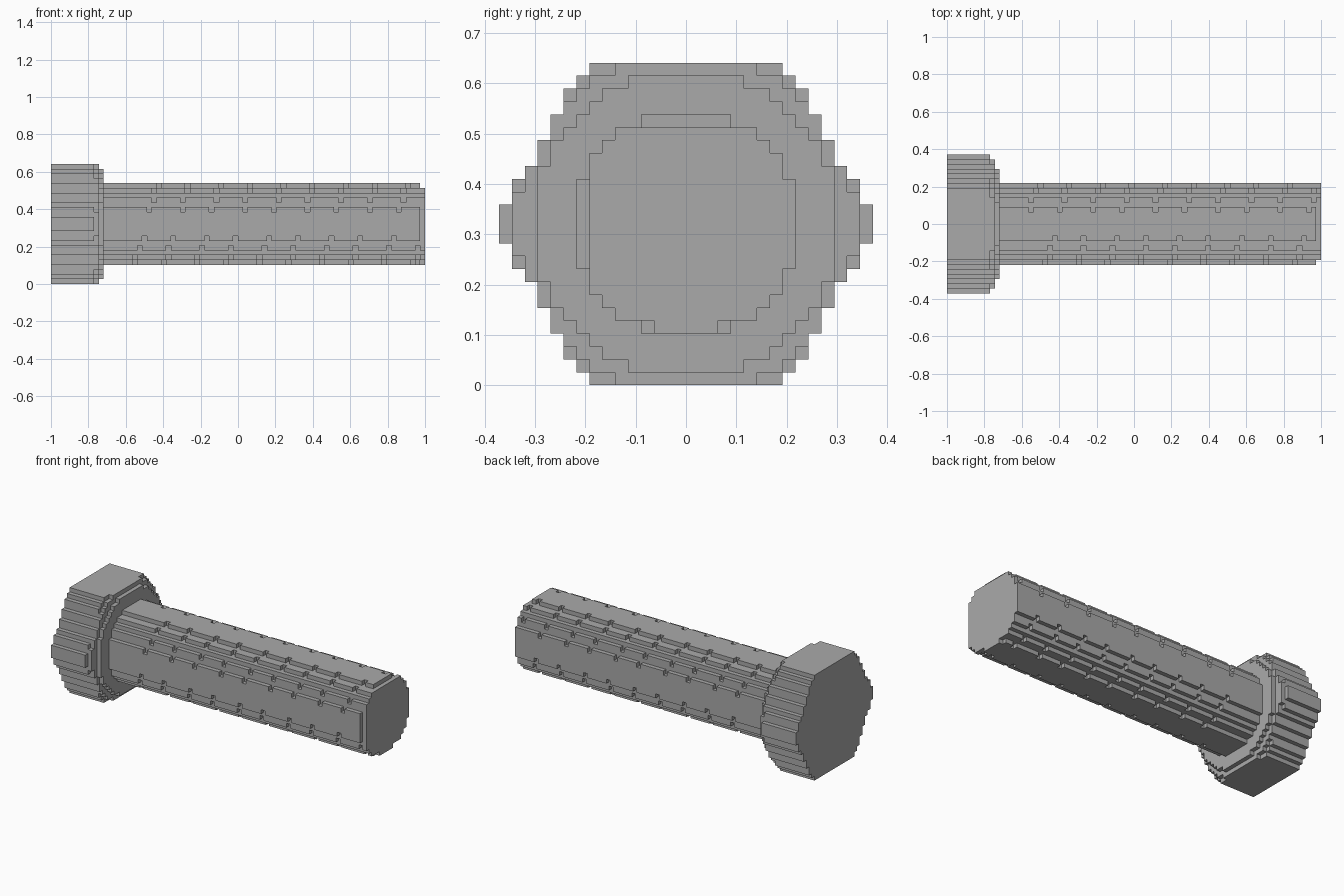
import bpy
import bmesh
import math

if "Cube" in bpy.data.objects:
    bpy.data.objects.remove(bpy.data.objects["Cube"], do_unlink=True)

LENGTH = 78                     # blocks along the bolt
CELL = 2 / LENGTH
AXIS = 12                       # block row of the centre line
HEX_HALF = [14, 14, 13, 13, 12, 11, 11, 10, 10, 9, 9, 8, 7]
STEPS = [(1, 0, 0), (-1, 0, 0), (0, 1, 0), (0, -1, 0), (0, 0, 1), (0, 0, -1)]

steel = bpy.data.materials.new("steel_grey")
steel.use_nodes = True
colour = (0.4, 0.4, 0.4, 1)
steel.diffuse_color = colour
steel.node_tree.nodes["Principled BSDF"].inputs["Base Color"].default_value = colour


def in_head(i, j, k):
    """Hexagonal head whose last two layers are rounded off."""
    if abs(j) > HEX_HALF[abs(k)]:
        return False
    limit = {9: 13.2, 10: 11.9}.get(i, 99)
    return math.hypot(j, k) < limit


def in_shank(i, j, k):
    """Round shank with a two-start thread nicked into its corners."""
    radius = math.hypot(j, k)
    if radius > 8.7:
        return False
    corner = radius > 8.52
    if i == LENGTH - 1:
        return not (j == -8 or k == 8 or (corner and k == -8))
    if i > 16 and corner:
        turn = (math.atan2(k, -j) - math.radians(20)) / math.tau
        return (i + 0.5 - 20 - 13 * turn) % 6.5 >= 1
    return True


def build_blocks(name, inside, first, last, reach):
    """Make the outer skin of every block that passes the inside test."""
    cells = {(i, j, k)
             for i in range(first, last)
             for j in range(-reach, reach + 1)
             for k in range(-AXIS, AXIS + 1) if inside(i, j, k)}
    bm = bmesh.new()
    points = {}

    def corner(p):
        if p not in points:
            points[p] = bm.verts.new((p[0] * CELL - 1,
                                      (p[1] - 0.5) * CELL,
                                      (p[2] + AXIS) * CELL))
        return points[p]

    for cell in cells:
        for step in STEPS:
            if tuple(c + s for c, s in zip(cell, step)) in cells:
                continue
            axis = [abs(s) for s in step].index(1)
            u, v = (axis + 1) % 3, (axis + 2) % 3
            side = sum(step)
            ring = []
            for a, b in ((0, 0), (1, 0), (1, 1), (0, 1)):
                p = list(cell)
                p[axis] += side > 0
                p[u] += a
                p[v] += b
                ring.append(corner(tuple(p)))
            bm.faces.new(ring if side > 0 else ring[::-1])

    # Merge the flat areas into clean large faces
    bmesh.ops.dissolve_limit(bm, angle_limit=0.01, verts=bm.verts[:], edges=bm.edges[:])
    mesh = bpy.data.meshes.new(name)
    bm.to_mesh(mesh)
    bm.free()
    mesh.materials.append(steel)
    obj = bpy.data.objects.new(name, mesh)
    bpy.context.collection.objects.link(obj)
    return obj


build_blocks("hex_head", in_head, 0, 11, 14)
build_blocks("threaded_shank", in_shank, 10, LENGTH, 8)
